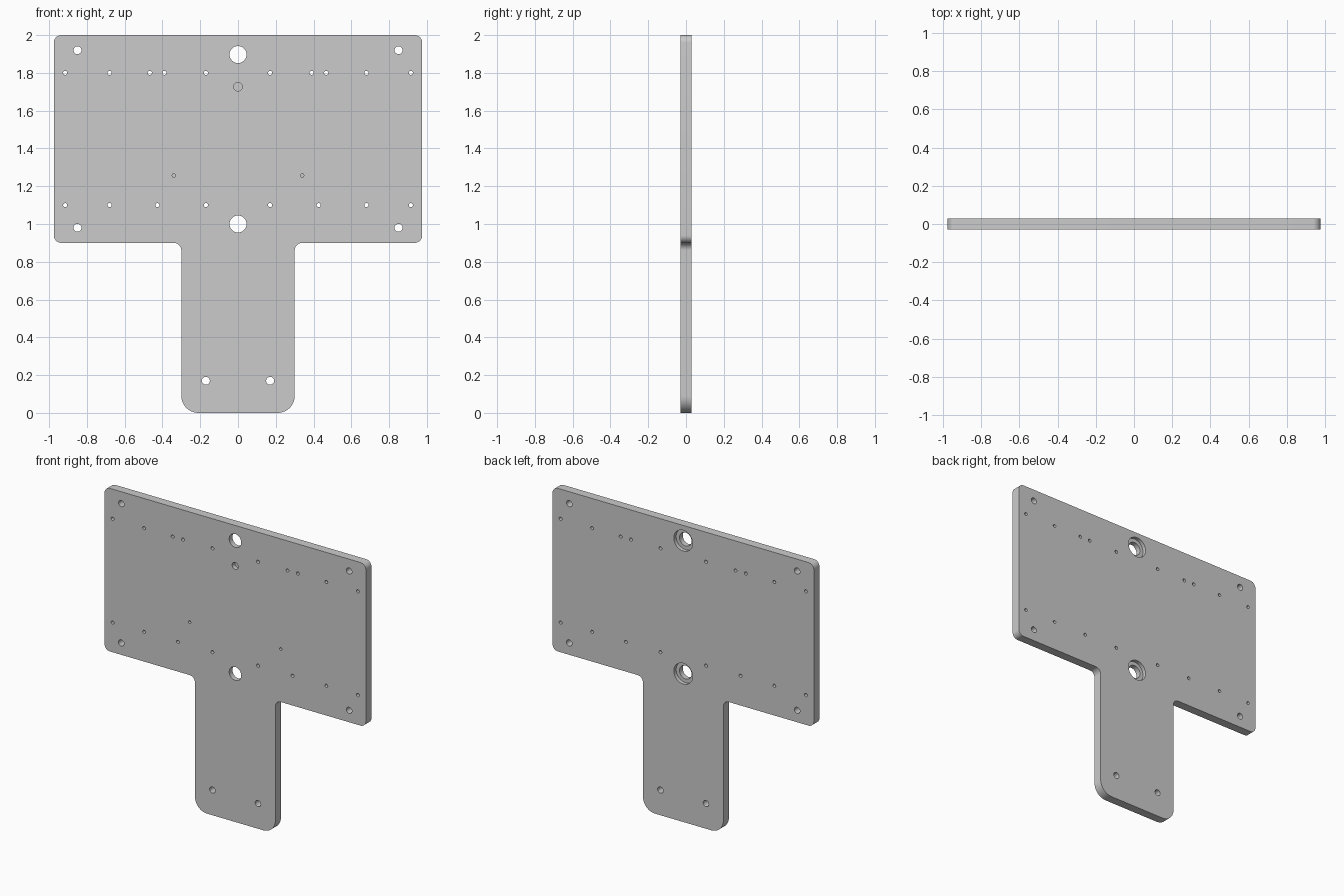
import bpy
import bmesh
from math import pi, cos, sin
from mathutils import Matrix, Vector

if "Cube" in bpy.data.objects:
    bpy.data.objects.remove(bpy.data.objects["Cube"])

HALF_T = 0.03  # half of the plate thickness


def rounded(corners, steps=10):
    """Round each (x, z, radius) right-angle corner of a closed outline."""
    out, n = [], len(corners)
    for i, (x, z, r) in enumerate(corners):
        p = Vector((x, z))
        a = (Vector(corners[i - 1][:2]) - p).normalized()
        b = (Vector(corners[(i + 1) % n][:2]) - p).normalized()
        centre = p + (a + b) * r
        for k in range(steps + 1):
            t = k / steps * pi / 2
            out.append(centre - b * r * cos(t) - a * r * sin(t))
    return out


def make_object(name, bm):
    bmesh.ops.recalc_face_normals(bm, faces=bm.faces)
    mesh = bpy.data.meshes.new(name)
    bm.to_mesh(mesh)
    bm.free()
    obj = bpy.data.objects.new(name, mesh)
    bpy.context.collection.objects.link(obj)
    return obj


def drill(bm, x, z, r, y0=-0.1, y1=0.1, sides=32):
    """Add a cylinder along y, used as a drill."""
    place = Matrix.Translation((x, (y0 + y1) / 2, z)) @ Matrix.Rotation(pi / 2, 4, 'X')
    bmesh.ops.create_cone(bm, cap_ends=True, segments=sides, radius1=r, radius2=r,
                          depth=y1 - y0, matrix=place)


# T-shaped plate
right = [(0.3, 0, 0.09), (0.3, 0.9, 0.04), (0.975, 0.9, 0.04), (0.975, 2, 0.04)]
left = [(-x, z, r) for x, z, r in reversed(right)]
bm = bmesh.new()
face = bm.faces.new([bm.verts.new((p.x, -HALF_T, p.y)) for p in rounded(right + left)])
ext = bmesh.ops.extrude_face_region(bm, geom=[face])
bmesh.ops.translate(bm, vec=(0, 2 * HALF_T, 0),
                    verts=[v for v in ext["geom"] if isinstance(v, bmesh.types.BMVert)])
plate = make_object("mounting_plate", bm)

# Through holes and blind holes
holes = bmesh.new()
for s in (-1, 1):
    for x in (0.17, 0.39, 0.467, 0.68, 0.915):
        drill(holes, s * x, 1.8, 0.011, sides=20)
    for x in (0.17, 0.427, 0.68, 0.915):
        drill(holes, s * x, 1.1, 0.011, sides=20)
    for x, z in ((0.85, 1.92), (0.85, 0.98), (0.17, 0.17)):
        drill(holes, s * x, z, 0.021)
    drill(holes, s * 0.34, 1.257, 0.009, y1=0.01, sides=20)
drill(holes, 0, 1.727, 0.023, y1=0.0)

# Large centre holes, with counterbores on the back
bores = bmesh.new()
for z in (1.0, 1.897):
    drill(holes, 0, z, 0.045, sides=48)
    drill(bores, 0, z, 0.07, y0=0.005, sides=48)

for name, cut_bm in (("hole_cutter", holes), ("bore_cutter", bores)):
    cutter = make_object(name, cut_bm)
    cutter.hide_render = True
    bpy.context.view_layer.objects.active = plate
    mod = plate.modifiers.new(name, 'BOOLEAN')
    mod.operation = 'DIFFERENCE'
    mod.solver = 'EXACT'
    mod.object = cutter
    bpy.ops.object.modifier_apply(modifier=mod.name)
    bpy.data.objects.remove(cutter)

# Smooth hole walls and corners, sharp rims
bpy.ops.object.select_all(action='DESELECT')
plate.select_set(True)
bpy.context.view_layer.objects.active = plate
bpy.ops.object.shade_smooth_by_angle()
